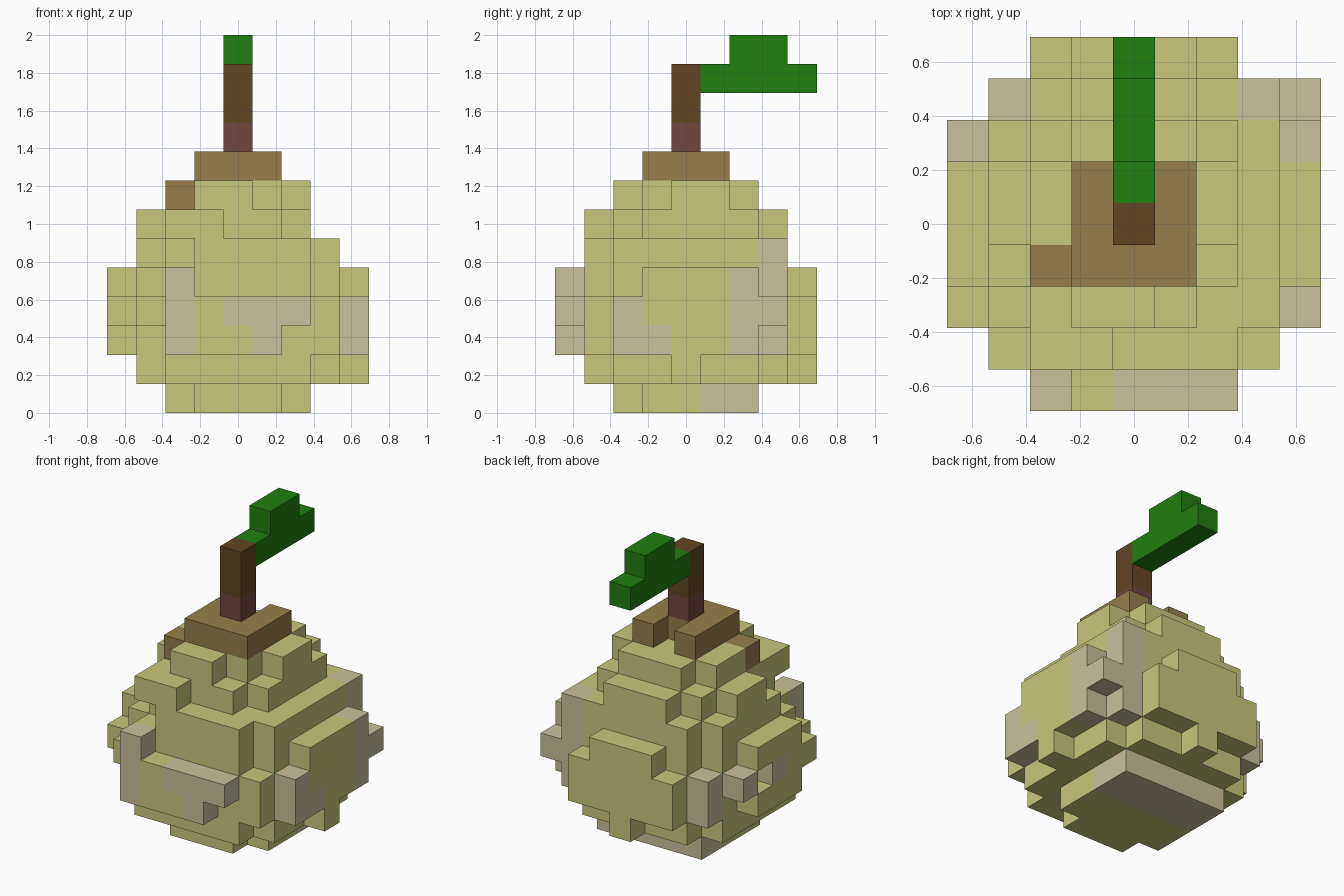
import bpy, bmesh
from mathutils import Vector

if "Cube" in bpy.data.objects:
    bpy.data.objects.remove(bpy.data.objects["Cube"])

V = 2 / 13  # edge of one cube; the model is 13 cubes high


def material(name, rgb):
    m = bpy.data.materials.new(name)
    lin = [((c / 255 + 0.055) / 1.055) ** 2.4 if c > 10 else c / 255 / 12.92 for c in rgb]
    m.diffuse_color = (*lin, 1)
    m.use_nodes = True
    m.node_tree.nodes["Principled BSDF"].inputs["Base Color"].default_value = m.diffuse_color
    return m


MATS = {
    "skin": material("pear_yellow_green", (200, 200, 124)),
    "spot": material("tan_spot", (202, 193, 156)),
    "cap": material("light_brown", (150, 127, 74)),
    "stem_base": material("red_brown", (115, 70, 62)),
    "stem": material("dark_brown", (98, 70, 33)),
    "leaf": material("leaf_green", (33, 127, 16)),
}
cells = {}  # cube position -> colour key


def box(key, x0, x1, y0, y1, z0, z1=None):
    """Fill an inclusive range of cubes."""
    for x in range(x0, x1 + 1):
        for y in range(y0, y1 + 1):
            for z in range(z0, (z0 if z1 is None else z1) + 1):
                cells[x, y, z] = key


# base of the fruit
box("skin", -2, 2, -1, 0, 0)
box("skin", -1, 1, -2, -2, 0)
box("spot", -2, 2, 1, 2, 0)
# round belly
box("skin", -3, 3, -2, 2, 1, 4)
box("skin", -2, 2, -3, 3, 1, 4)
box("skin", 3, 3, -3, -3, 2, 3)
box("skin", -3, -3, -3, -3, 3)
box("spot", -3, -3, 3, 3, 2, 3)
# left bulge
box("skin", -4, -4, -1, 1, 4)
box("skin", -4, -4, -2, -1, 3)
box("skin", -4, -4, -1, 1, 2)
box("spot", -4, -4, 0, 0, 3)
box("spot", -4, -4, 2, 2, 3)
# right bulge
box("skin", 4, 4, -1, 1, 2, 4)
box("skin", 4, 4, 0, 0, 1)
box("spot", 4, 4, 2, 2, 2, 4)
box("spot", 4, 4, -2, -2, 2, 3)
box("spot", 4, 4, -1, -1, 2)
box("spot", 4, 4, 3, 3, 3)
# front bulge
box("skin", -1, 1, -4, -4, 2, 3)
box("spot", -2, -2, -4, -4, 2, 4)
box("spot", 0, 2, -4, -4, 3)
box("spot", 1, 1, -4, -4, 2)
# back bulge
box("skin", -2, 2, 4, 4, 2, 3)
box("skin", -1, 1, 4, 4, 4)
box("skin", 0, 0, 4, 4, 1)
# shoulder
box("skin", -3, 3, -1, 2, 5)
box("skin", -2, 3, -2, -2, 5)
box("skin", -1, 2, -3, -3, 5)
box("skin", -2, 2, 3, 3, 5)
box("spot", 3, 3, 3, 3, 2, 5)
# neck
box("skin", -2, -1, -3, -3, 6)
box("skin", -2, 1, -2, -2, 6)
box("skin", -2, 2, -1, 2, 6)
box("skin", -3, -3, 0, 1, 6)
box("skin", -1, 1, 3, 3, 6)
box("skin", -1, 0, -2, -2, 7)
box("skin", -1, 1, -1, 2, 7)
box("skin", -2, -2, 0, 1, 7)
box("skin", 2, 2, 0, 1, 7)
# brown cap with a notch at the back
box("cap", -1, 1, -1, 0, 8)
box("cap", -1, -1, 1, 1, 8)
box("cap", 1, 1, 1, 1, 8)
box("cap", -2, -2, -1, -1, 7)
# stem and leaf
box("stem_base", 0, 0, 0, 0, 9)
box("stem", 0, 0, 0, 0, 10, 11)
box("leaf", 0, 0, 1, 4, 11)
box("leaf", 0, 0, 2, 3, 12)


def build(name, keys):
    """One object from the exposed cube faces of the given colours."""
    bm = bmesh.new()
    for pos, key in cells.items():
        if key not in keys:
            continue
        centre = Vector(pos) + Vector((0, 0, 0.5))
        for axis in range(3):
            for sign in (-1, 1):
                n = Vector((0, 0, 0))
                n[axis] = sign
                if tuple(int(a + b) for a, b in zip(pos, n)) in cells:
                    continue
                u = Vector((0, 0, 0))
                u[(axis + 1) % 3] = 0.5
                w = n.cross(u)
                mid = centre + n * 0.5
                quad = (mid - u - w, mid + u - w, mid + u + w, mid - u + w)
                f = bm.faces.new([bm.verts.new(p * V) for p in quad])
                f.material_index = keys.index(key)
    bmesh.ops.remove_doubles(bm, verts=bm.verts, dist=0.001)
    mesh = bpy.data.meshes.new(name)
    bm.to_mesh(mesh)
    bm.free()
    for k in keys:
        mesh.materials.append(MATS[k])
    bpy.context.collection.objects.link(bpy.data.objects.new(name, mesh))


build("pear_body", ["skin", "spot"])
build("pear_cap", ["cap"])
build("pear_stem", ["stem_base", "stem"])
build("pear_leaf", ["leaf"])
